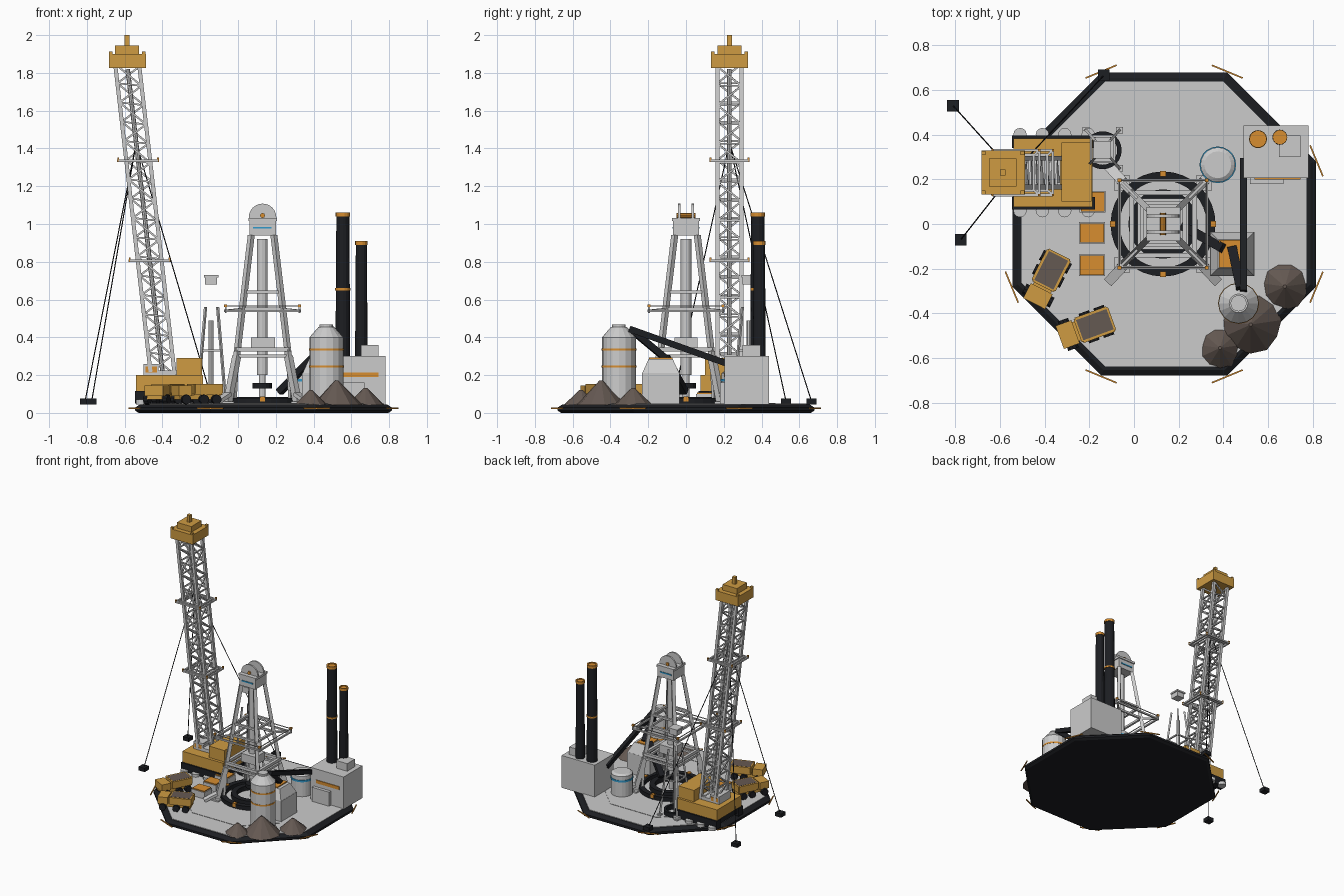
import bpy, bmesh, math, random
from mathutils import Vector, Matrix

random.seed(4)
C = {}
for n, c in dict(orange=(0.62, 0.33, 0.055), lamp=(0.68, 0.27, 0.03), black=(0.012, 0.013, 0.016),
                 rock=(0.13, 0.10, 0.085), blue=(0.03, 0.32, 0.60)).items():
    C[n] = bpy.data.materials.new(n)
    C[n].diffuse_color = (*c, 1)


class Part:
    """Collects simple solids into one named mesh object."""
    def __init__(self, name, mat=None):
        self.name, self.mat, self.bm = name, mat, bmesh.new()

    def box(self, x0, x1, y0, y1, z0, z1):
        m = Matrix.Translation(((x0+x1)/2, (y0+y1)/2, (z0+z1)/2)) @ Matrix.Diagonal((x1-x0, y1-y0, z1-z0, 1))
        bmesh.ops.create_cube(self.bm, size=1, matrix=m)
        return self

    def frame(self, p, q):
        p, q = Vector(p), Vector(q)
        return Matrix.Translation((p+q)/2) @ (q-p).to_track_quat('Z', 'Y').to_matrix().to_4x4(), (q-p).length

    def beam(self, p, q, w, h=None):
        m, l = self.frame(p, q)
        bmesh.ops.create_cube(self.bm, size=1, matrix=m @ Matrix.Diagonal((w, h or w, l, 1)))
        return self

    def rod(self, p, q, r, r2=None, n=8):
        m, l = self.frame(p, q)
        bmesh.ops.create_cone(self.bm, cap_ends=True, segments=n, radius1=r,
                              radius2=r if r2 is None else r2, depth=l, matrix=m)
        return self

    def lathe(self, x, y, prof, n=16, off=0.0):
        rings = [[self.bm.verts.new((x+r*math.cos(off+2*math.pi*i/n), y+r*math.sin(off+2*math.pi*i/n), z))
                  for r, z in prof] for i in range(n)]
        k = len(prof)
        for i in range(n):
            a, b = rings[i], rings[(i+1) % n]
            for j in range(k):
                self.bm.faces.new((a[j], b[j], b[(j+1) % k], a[(j+1) % k]))
        return self

    def ring(self, x, y, r0, r1, z0, z1, n=32):
        return self.lathe(x, y, [(r0, z0), (r1, z0), (r1, z1), (r0, z1)], n)

    def square(self, c, hx, hy, w, h=None):
        p = [Vector(c)+Vector((sx*hx, sy*hy, 0)) for sx, sy in ((-1, -1), (1, -1), (1, 1), (-1, 1))]
        for i in range(4):
            self.beam(p[i], p[(i+1) % 4], w, h)
        return self

    def done(self, loc=(0, 0, 0), rot=0):
        bmesh.ops.recalc_face_normals(self.bm, faces=self.bm.faces)
        me = bpy.data.meshes.new(self.name)
        self.bm.to_mesh(me)
        self.bm.free()
        if self.mat:
            me.materials.append(C[self.mat])
        o = bpy.data.objects.new(self.name, me)
        o.location, o.rotation_euler[2] = loc, rot
        bpy.context.collection.objects.link(o)


SQ = ((-1, -1), (1, -1), (1, 1), (-1, 1))
CX = 0.135

# Octagonal base, deck, edge lamps, painted lines
p8 = math.pi/8
base = Part("base_slab", "black")
for r0, r1, z0, z1 in ((0.715, 0.735, 0, 0.012), (0.735, 0.735, 0.012, 0.028), (0.735, 0.708, 0.028, 0.045)):
    bmesh.ops.create_cone(base.bm, cap_ends=True, segments=8, radius1=r0, radius2=r1, depth=z1-z0,
                          matrix=Matrix.Translation((CX, 0, (z0+z1)/2)) @ Matrix.Rotation(p8, 4, 'Z'))
base.done()
deck = Part("deck_plate")
bmesh.ops.create_cone(deck.bm, cap_ends=True, segments=8, radius1=0.69, radius2=0.69, depth=0.01,
                      matrix=Matrix.Translation((CX, 0, 0.044)) @ Matrix.Rotation(p8, 4, 'Z'))
deck.done()
lamps = Part("edge_lamps", "lamp")
for i in range(8):
    a = p8+i*math.pi/4
    c, t = Vector((CX+0.738*math.cos(a), 0.738*math.sin(a), 0.025)), Vector((-math.sin(a), math.cos(a), 0))*0.075
    lamps.beam(c-t, c+t, 0.007, 0.007)
lamps.done()
lines = Part("deck_lines")
for s in (-1, 1):
    pts = [(-0.3, s*0.25), (-0.07, s*0.47), (0.33, s*0.47), (0.55, s*0.25)]
    for a, b in zip(pts, pts[1:]):
        lines.beam((*a, 0.049), (*b, 0.049), 0.005, 0.005)
lines.done()

# Shaft collar rings
Part("shaft_rings", "black").ring(CX-0.005, 0, 0.195, 0.235, 0.045, 0.08).ring(CX-0.005, 0, 0.115, 0.155, 0.045, 0.085).done()
rl = Part("ring_lamps", "lamp")
for dx, dy in ((1, 0), (-1, 0), (0, 1), (0, -1)):
    x, y = 0.13+0.225*dx, 0.225*dy
    rl.box(x-0.013, x+0.013, y-0.013, y+0.013, 0.06, 0.088)
rl.done()

# Headframe tower: kinked legs, girts, braces, walkway
legs, girt = Part("headframe_legs"), Part("headframe_braces")
lv = [(0.185, 0.05), (0.137, 0.30), (0.107, 0.55), (0.096, 0.64), (0.06, 0.94)]
for sx, sy in SQ:
    pt = [Vector((0.13+sx*h, sy*h, z)) for h, z in lv]
    legs.beam(pt[0], pt[1], 0.034).beam(pt[1], pt[4], 0.026)
    legs.beam(pt[1], (0.13+sx*0.15, sy*0.15, 0.05), 0.018)
    legs.box(pt[0].x-0.035, pt[0].x+0.035, pt[0].y-0.035, pt[0].y+0.035, 0.045, 0.06)
    legs.beam((0.13+sx*0.18, sy*0.19, 0.10), (0.13+sx*0.245, sy*0.26, 0.055), 0.045, 0.02)
    girt.beam(pt[2], (0.13+sx*0.2, sy*0.2, 0.54), 0.012)
legs.done()
for h, z in lv[1:4]:
    girt.square((0.13, 0, z), h, h, 0.016)
girt.square((0.13, 0, 0.335), 0.14, 0.14, 0.022).done()
walk, tips = Part("headframe_walkway"), Part("walkway_lamps", "lamp")
walk.square((0.13, 0, 0.54), 0.195, 0.195, 0.012).square((0.13, 0, 0.565), 0.195, 0.195, 0.005)
for sx, sy in SQ:
    x, y = 0.13+sx*0.195, sy*0.195
    walk.box(x-0.005, x+0.005, y-0.005, y+0.005, 0.53, 0.57)
    tips.box(x-0.008, x+0.008, y-0.008, y+0.008, 0.56, 0.575)
walk.done()
tips.done()
Part("hoist_pipe").rod((0.128, 0, 0.2), (0.128, 0, 0.92), 0.028, n=12).rod((0.128, 0, 0.05), (0.128, 0, 0.2), 0.018, n=12).done()
Part("pipe_collar", "black").rod((0.128, 0, 0.13), (0.128, 0, 0.158), 0.052, n=16).done()
Part("guide_block").box(0.07, 0.195, -0.06, 0.06, 0.335, 0.40).done()
Part("head_box").box(0.062, 0.2, -0.068, 0.068, 0.94, 1.02).box(0.055, 0.207, -0.075, 0.075, 1.015, 1.032).done()
Part("head_stripe", "blue").box(0.08, 0.178, -0.072, 0.072, 0.975, 0.985).done()
Part("sheave_wheels").rod((0.13, -0.042, 1.035), (0.13, -0.03, 1.035), 0.073, n=24).rod((0.13, 0.03, 1.035), (0.13, 0.042, 1.035), 0.073, n=24).done()
Part("sheave_axle", "lamp").rod((0.13, -0.05, 1.045), (0.13, 0.05, 1.045), 0.013).done()

# Crawler drill rig: tracks, pads, body
Part("rig_tracks", "black").box(-0.545, -0.175, 0.065, 0.12, 0.05, 0.115).box(-0.545, -0.175, 0.34, 0.395, 0.05, 0.115).box(-0.53, -0.19, 0.12, 0.34, 0.07, 0.115).done()
pads = Part("track_rollers")
for x in (-0.51, -0.41, -0.31, -0.205):
    for y in (0.06, 0.40):
        pads.rod((x, y, 0.045), (x, y, 0.07), 0.03, n=12)
pads.done()
Part("rig_body", "orange").box(-0.54, -0.185, 0.077, 0.383, 0.115, 0.2).box(-0.325, -0.19, 0.10, 0.365, 0.2, 0.29).done()
Part("mast_foot").box(-0.5, -0.33, 0.16, 0.3, 0.2, 0.225).box(-0.5, -0.42, 0.16, 0.3, 0.2, 0.26).done()
Part("mast_foot_stripe", "lamp").box(-0.49, -0.43, 0.157, 0.303, 0.215, 0.245).done()

# Leaning lattice mast
YC = 0.23
def mx(z):
    return -0.398-0.187*(z-0.2)/1.63
def corner(i, z):
    s = SQ[i % 4]
    return Vector((mx(z)+s[0]*0.064, YC+s[1]*0.064, z-s[0]*0.007))
chords, lattice = Part("mast_chords"), Part("mast_lattice")
N = 16
zs = [0.21+i*1.63/N for i in range(N+1)]
for i in range(4):
    chords.beam(corner(i, zs[0]), corner(i, zs[-1]), 0.021)
    for k in range(N):
        lattice.beam(corner(i, zs[k]), corner(i+1, zs[k]), 0.009)
        lattice.beam(corner(i+k % 2, zs[k]), corner(i+1-k % 2, zs[k+1]), 0.010)
chords.rod((mx(0.22), YC, 0.22), (mx(1.82), YC, 1.82), 0.012)
chords.done()
lattice.done()
rails, rtips = Part("mast_platforms"), Part("mast_platform_lamps", "lamp")
for z in (0.81, 1.34):
    x = mx(z)
    rails.square((x, YC, z-0.005), 0.105, 0.1, 0.012).square((x, YC, z-0.005), 0.08, 0.08, 0.012)
    for sx, sy in SQ:
        a, b = x+sx*0.105, YC+sy*0.1
        rails.beam((x+sx*0.06, YC+sy*0.06, z-0.005), (a, b, z-0.005), 0.01)
        rtips.box(a-0.005, a+0.005, b-0.005, b+0.005, z-0.012, z+0.012)
rails.done()
rtips.done()
crown = Part("mast_crown", "orange").box(-0.683, -0.488, 0.132, 0.328, 1.825, 1.9)
crown.box(-0.65, -0.525, 0.167, 0.293, 1.9, 1.945).box(-0.6, -0.574, 0.217, 0.243, 1.94, 2.0)
for sx, sy in SQ:
    x, y = -0.586+sx*0.088, YC+sy*0.088
    crown.box(x-0.009, x+0.009, y-0.009, y+0.009, 1.9, 1.913)
crown.done()

# Guy wires and anchors
wires, anch = Part("guy_wires", "black"), Part("guy_anchors", "black")
for x, y in ((-0.81, 0.53), (-0.775, -0.07), (-0.135, 0.665)):
    wires.rod((mx(1.43), YC, 1.43), (x, y, 0.06), 0.003, n=5)
    anch.box(x-0.026, x+0.026, y-0.026, y+0.026, 0.045, 0.075)
wires.done()
anch.done()

# Small pilot derrick with hanging block
pil = Part("pilot_derrick")
for sx, sy in SQ:
    pil.beam((-0.14+sx*0.075, 0.335+sy*0.085, 0.05), (-0.14+sx*0.032, 0.335+sy*0.036, 0.56), 0.012)
    pil.box(-0.155+sx*0.075, -0.125+sx*0.075, 0.32+sy*0.085, 0.35+sy*0.085, 0.045, 0.058)
pil.square((-0.14, 0.335, 0.33), 0.052, 0.058, 0.01).rod((-0.143, 0.335, 0.05), (-0.143, 0.335, 0.49), 0.014).done()
Part("pilot_ring", "black").ring(-0.14, 0.33, 0.065, 0.085, 0.045, 0.085, 24).done()
Part("pilot_head_block").box(-0.175, -0.11, 0.3, 0.365, 0.68, 0.72).box(-0.181, -0.104, 0.294, 0.371, 0.718, 0.73).done()

# Power house and chimneys
Part("power_house").box(0.49, 0.78, 0.205, 0.44, 0.045, 0.3).box(0.65, 0.745, 0.3, 0.395, 0.3, 0.36).box(0.52, 0.67, 0.18, 0.205, 0.045, 0.16).done()
Part("power_house_stripe", "lamp").box(0.54, 0.745, 0.2, 0.21, 0.19, 0.215).done()
ch, cap = Part("chimneys", "black"), Part("chimney_bands", "lamp")
for x, y, r, z in ((0.555, 0.38, 0.04, 1.05), (0.653, 0.388, 0.034, 0.9)):
    ch.rod((x, y, 0.3), (x, y, z), r, r*0.88, 14)
    cap.ring(x, y, r*0.7, r*0.97, z-0.01, z+0.01, 14)
    cap.rod((x, y, z), (x, y, z+0.004), r*0.75, n=14)
cap.ring(0.555, 0.38, 0.03, 0.0405, 0.648, 0.66, 14)
ch.done()
cap.done()

# Water tank, silo, crusher
Part("water_tank").rod((0.375, 0.265, 0.045), (0.375, 0.265, 0.21), 0.078, n=20).rod((0.375, 0.265, 0.21), (0.375, 0.265, 0.222), 0.078, 0.06, 20).done()
Part("tank_band", "blue").ring(0.375, 0.265, 0.07, 0.082, 0.165, 0.18, 20).done()
Part("silo").rod((0.468, -0.355, 0.045), (0.468, -0.355, 0.40), 0.09, n=16).rod((0.468, -0.355, 0.4), (0.468, -0.355, 0.455), 0.09, 0.042, 16).rod((0.468, -0.355, 0.45), (0.468, -0.355, 0.468), 0.036, n=16).done()
Part("silo_bands", "lamp").ring(0.468, -0.355, 0.08, 0.092, 0.33, 0.342, 16).ring(0.468, -0.355, 0.08, 0.092, 0.24, 0.252, 16).done()
r2 = math.sqrt(2)
cr = Part("crusher_house").box(0.34, 0.54, -0.232, -0.035, 0.045, 0.21)
bmesh.ops.create_cone(cr.bm, cap_ends=True, segments=4, radius1=0.098*r2, radius2=0.064*r2, depth=0.075,
                      matrix=Matrix.Translation((0.44, -0.134, 0.2475)) @ Matrix.Rotation(math.pi/4, 4, 'Z'))
cr.done()
Part("crusher_lid", "lamp").box(0.38, 0.48, -0.195, -0.072, 0.28, 0.292).done()
conv = Part("conveyors", "black")
conv.beam((0.49, -0.3, 0.445), (0.49, 0.29, 0.235), 0.03, 0.034)
conv.beam((0.44, -0.11, 0.29), (0.478, -0.29, 0.44), 0.042, 0.034)
conv.beam((0.22, -0.01, 0.11), (0.40, -0.11, 0.295), 0.042, 0.034).done()

# Spoil heaps
for i, (x, y, r, z) in enumerate(((0.522, -0.45, 0.135, 0.172), (0.675, -0.28, 0.105, 0.132), (0.385, -0.555, 0.09, 0.122))):
    h = Part(f"spoil_heap_{i+1}", "rock").rod((x, y, 0.042), (x, y, z), r, 0.008, 11)
    for v in h.bm.verts:
        if v.co.z < 0.06:
            d = random.uniform(0.93, 1.06)
            v.co.x, v.co.y = x+(v.co.x-x)*d, y+(v.co.y-y)*d
    h.done()

# Haul trucks (cab points along local -x)
for i, (loc, a) in enumerate((((-0.39, -0.245, 0.045), 63), ((-0.215, -0.465, 0.045), 20))):
    k, a, n = (loc,), math.radians(a), f"truck_{i+1}_"
    t = Part(n+"body", "orange").box(-0.115, 0.115, -0.045, 0.045, 0.025, 0.05).box(-0.125, -0.05, -0.055, 0.055, 0.045, 0.1)
    t.box(-0.035, 0.12, -0.055, 0.055, 0.05, 0.062)
    t.square((0.0425, 0, 0.082), 0.075, 0.053, 0.014, 0.05).done(loc, a)
    Part(n+"load", "rock").box(-0.03, 0.115, -0.048, 0.048, 0.06, 0.108).done(loc, a)
    w = Part(n+"wheels", "black")
    for x in (-0.085, 0.015, 0.085):
        for s in (-1, 1):
            w.rod((x, s*0.045, 0.026), (x, s*0.07, 0.026), 0.026, n=10)
    w.done(loc, a)

# Supply crates
for i, (x, y) in enumerate(((-0.185, 0.10), (-0.188, -0.04), (-0.188, -0.185))):
    Part(f"crate_{i+1}").box(x-0.058, x+0.058, y-0.048, y+0.048, 0.045, 0.1).done()
    Part(f"crate_lid_{i+1}", "lamp").box(x-0.053, x+0.053, y-0.043, y+0.043, 0.1, 0.108).done()
